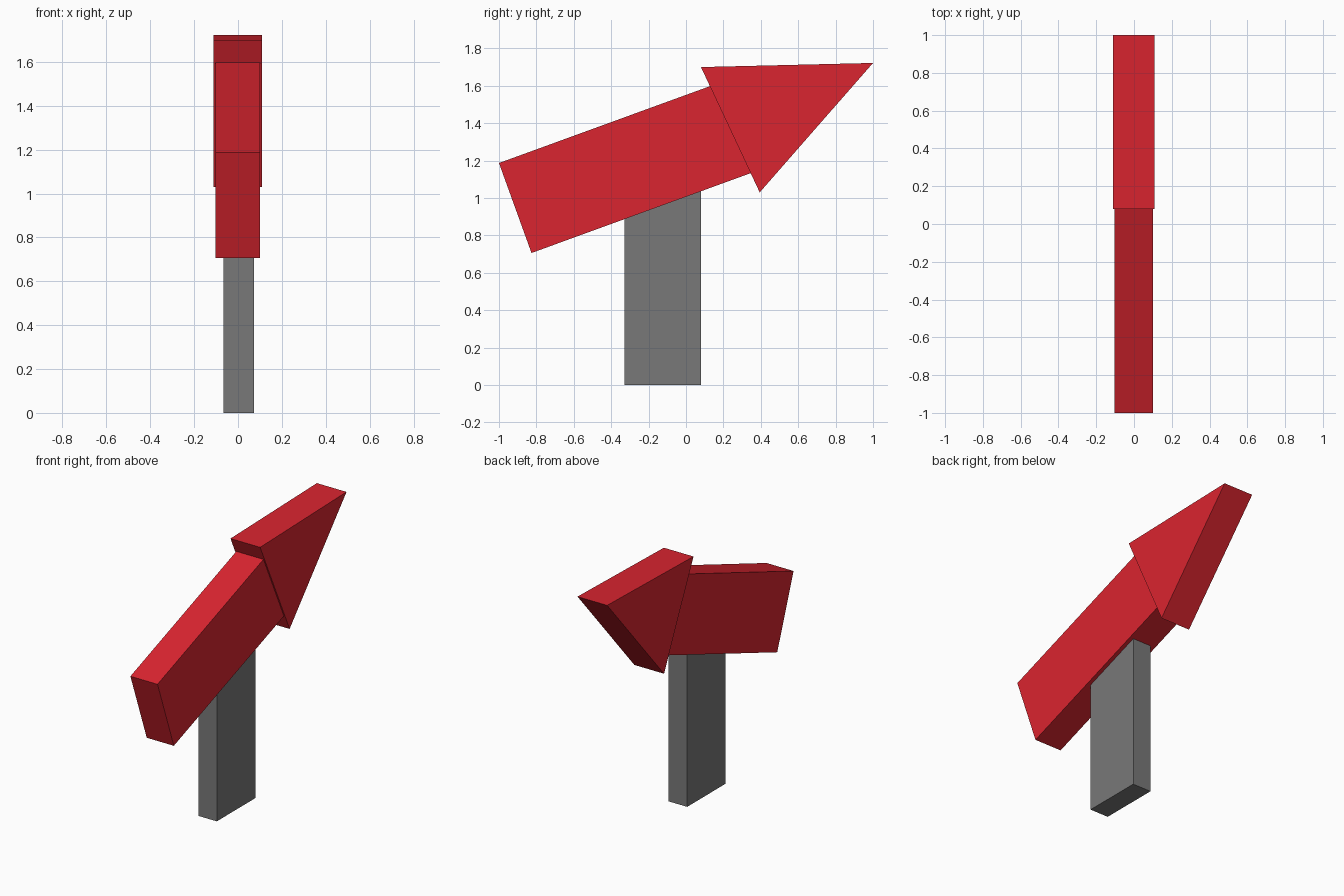
import bpy
import bmesh

cube = bpy.data.objects.get("Cube")
if cube:
    bpy.data.objects.remove(cube, do_unlink=True)


def make_material(name, colour):
    mat = bpy.data.materials.new(name)
    mat.use_nodes = True
    mat.diffuse_color = colour
    mat.node_tree.nodes["Principled BSDF"].inputs["Base Color"].default_value = colour
    return mat


def extrude_profile(name, profile, x_min, x_max, mat):
    """Extrude a side profile of (y, z) points across x."""
    bm = bmesh.new()
    face = bm.faces.new([bm.verts.new((x_min, y, z)) for y, z in profile])
    result = bmesh.ops.extrude_face_region(bm, geom=[face])
    verts = [g for g in result["geom"] if isinstance(g, bmesh.types.BMVert)]
    bmesh.ops.translate(bm, verts=verts, vec=(x_max - x_min, 0, 0))
    bmesh.ops.recalc_face_normals(bm, faces=bm.faces)
    mesh = bpy.data.meshes.new(name)
    bm.to_mesh(mesh)
    bm.free()
    mesh.materials.append(mat)
    obj = bpy.data.objects.new(name, mesh)
    bpy.context.collection.objects.link(obj)
    return obj


red = make_material("red", (0.70, 0.018, 0.029, 1))
grey = make_material("grey", (0.19, 0.19, 0.19, 1))

# Upright post, its top buried in the shaft
extrude_profile("post", [(-0.33, 0), (0.08, 0), (0.08, 1.1), (-0.33, 1.1)],
                -0.065, 0.073, grey)

# Tilted arrow shaft, its far end buried in the head
extrude_profile("arrow_shaft",
                [(-1.0, 1.187), (-0.826, 0.706), (0.36, 1.138), (0.186, 1.619)],
                -0.102, 0.1, red)

# Triangular arrow head
extrude_profile("arrow_head", [(0.08, 1.7), (0.394, 1.03), (1.0, 1.722)],
                -0.112, 0.109, red)
